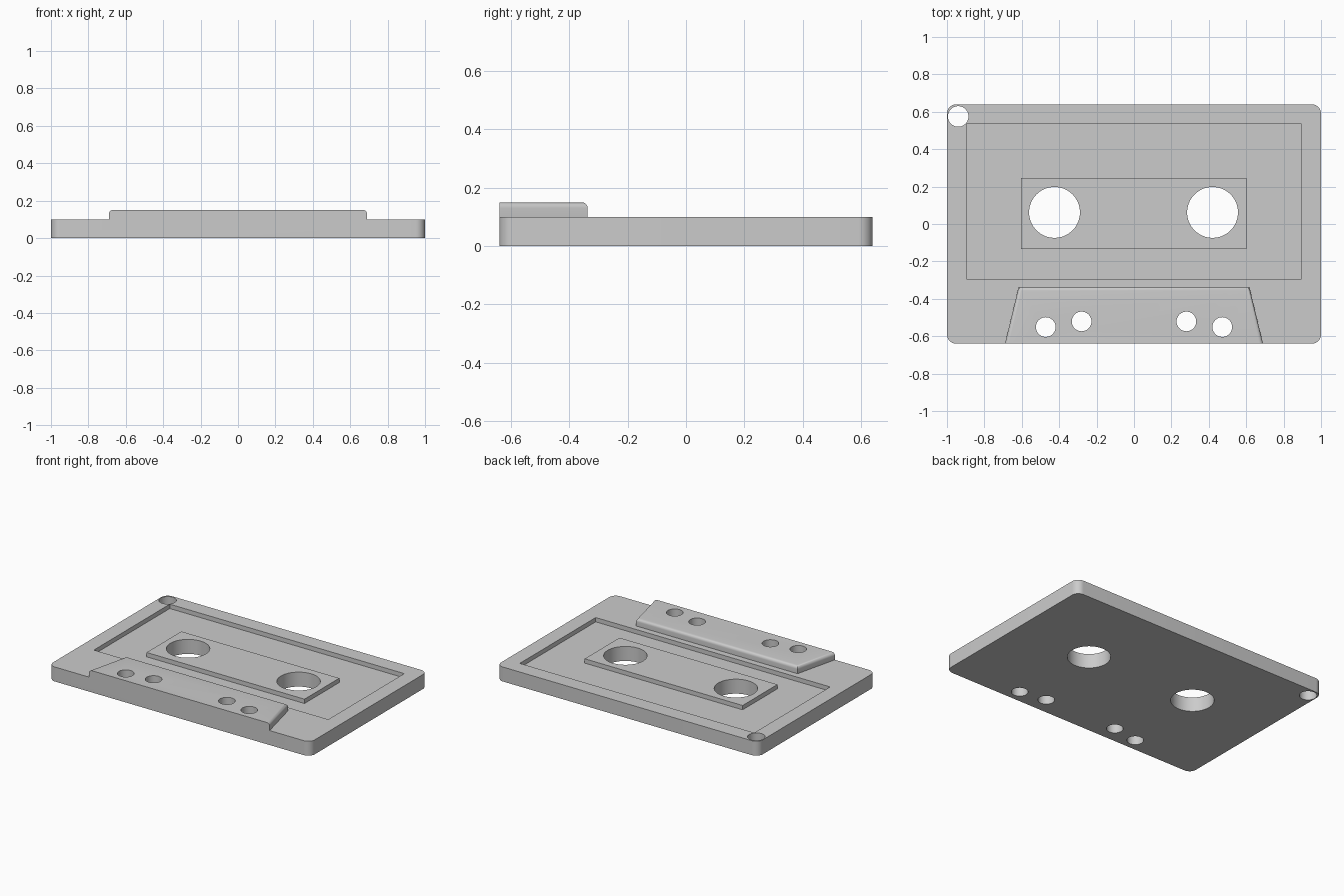
import bpy
import bmesh
import math

if "Cube" in bpy.data.objects:
    bpy.data.objects.remove(bpy.data.objects["Cube"])


def prism(name, outline, z0, z1):
    """Extrude a closed 2D outline from z0 to z1."""
    bm = bmesh.new()
    face = bm.faces.new([bm.verts.new((x, y, z0)) for x, y in outline])
    ext = bmesh.ops.extrude_face_region(bm, geom=[face])
    for v in ext["geom"]:
        if isinstance(v, bmesh.types.BMVert):
            v.co.z = z1
    bmesh.ops.recalc_face_normals(bm, faces=bm.faces)
    mesh = bpy.data.meshes.new(name)
    bm.to_mesh(mesh)
    bm.free()
    obj = bpy.data.objects.new(name, mesh)
    bpy.context.collection.objects.link(obj)
    return obj


def rect(x0, x1, y0, y1):
    return [(x0, y0), (x1, y0), (x1, y1), (x0, y1)]


def circle(cx, cy, r, n=64):
    return [(cx + r * math.cos(2 * math.pi * i / n),
             cy + r * math.sin(2 * math.pi * i / n)) for i in range(n)]


def rounded_rect(hx, hy, r, n=10):
    pts = []
    for k, (sx, sy) in enumerate([(1, 1), (-1, 1), (-1, -1), (1, -1)]):
        for i in range(n + 1):
            a = math.pi / 2 * (k + i / n)
            pts.append((sx * (hx - r) + r * math.cos(a),
                        sy * (hy - r) + r * math.sin(a)))
    return pts


def bevel_edges(obj, test, width, segments=6):
    """Round the edges whose two end points both pass the test."""
    bm = bmesh.new()
    bm.from_mesh(obj.data)
    edges = [e for e in bm.edges if test(e.verts[0].co, e.verts[1].co)]
    bmesh.ops.bevel(bm, geom=edges, offset=width, segments=segments,
                    profile=0.5, affect='EDGES')
    bm.to_mesh(obj.data)
    bm.free()


def combine(target, tool, operation):
    tool.hide_render = True
    mod = target.modifiers.new(tool.name, 'BOOLEAN')
    mod.object = tool
    mod.operation = operation
    mod.solver = 'EXACT'
    bpy.context.view_layer.objects.active = target
    bpy.ops.object.modifier_apply(modifier=mod.name)
    bpy.data.objects.remove(tool)


TOP, FLOOR, RIDGE = 0.10, 0.07, 0.15
FRONT = -0.64

# Flat shell with rounded corners
shell = prism("cassette_shell", rounded_rect(1.0, 0.64, 0.05), 0, TOP)

# Sunken label area with a raised window panel left inside it
combine(shell, prism("label_recess", rect(-0.896, 0.896, -0.294, 0.535),
                     FLOOR, 0.2), 'DIFFERENCE')
combine(shell, prism("window_panel", rect(-0.605, 0.602, -0.134, 0.246),
                     0.04, TOP), 'UNION')

# Thicker trapezoid along the front edge, rounded on its back and side top edges
ridge = prism("front_ridge", [(-0.69, FRONT), (0.69, FRONT),
                              (0.617, -0.337), (-0.617, -0.337)], 0.05, RIDGE)
bevel_edges(ridge, lambda a, b: min(a.z, b.z) > RIDGE - 1e-4
            and max(a.y, b.y) > FRONT + 0.1, 0.02)
combine(shell, ridge, 'UNION')

# Through holes: two reels, four guide holes, one key-ring hole
holes = [(-0.425, 0.062, 0.136), (0.42, 0.062, 0.136), (-0.94, 0.575, 0.055)]
for s in (-1, 1):
    holes += [(s * 0.472, -0.551, 0.0525), (s * 0.28, -0.521, 0.0525)]
for cx, cy, r in holes:
    combine(shell, prism("hole_cutter", circle(cx, cy, r), -0.1, 0.3), 'DIFFERENCE')

# Smooth the round walls while keeping edges sharp
bpy.ops.object.select_all(action='DESELECT')
shell.select_set(True)
bpy.context.view_layer.objects.active = shell
bpy.ops.object.shade_smooth_by_angle(angle=math.radians(30))
